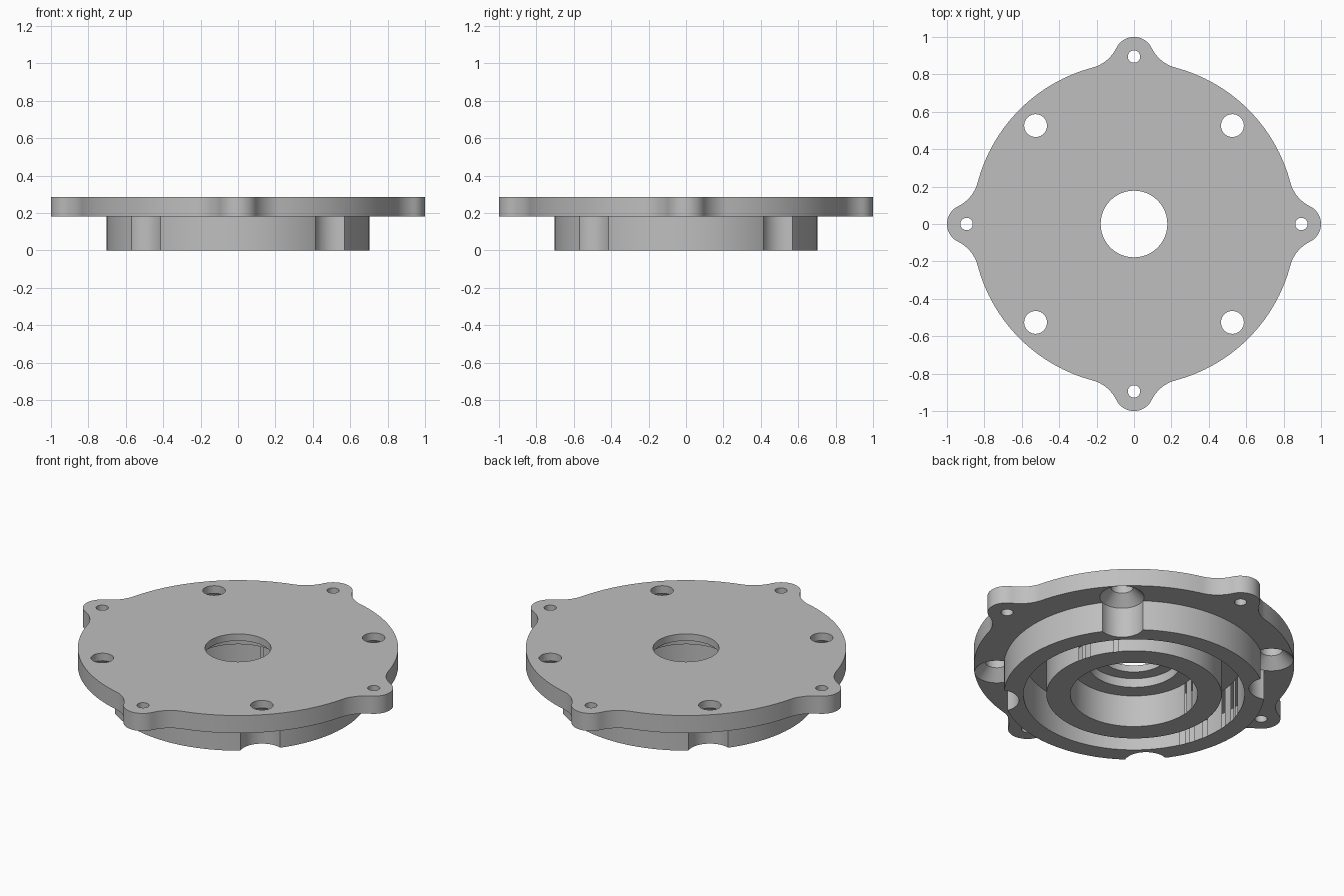
import bpy, bmesh
from math import pi, cos, sin, acos, atan2
from mathutils import Vector

cube = bpy.data.objects.get("Cube")
if cube:
    bpy.data.objects.remove(cube)

TOP, PLATE_BOTTOM = 0.285, 0.18

metal = bpy.data.materials.new("machined grey")
metal.use_nodes = True
grey = (0.52, 0.52, 0.52, 1)
metal.diffuse_color = grey
metal.node_tree.nodes["Principled BSDF"].inputs["Base Color"].default_value = grey


def finish(name, bm):
    bmesh.ops.recalc_face_normals(bm, faces=bm.faces)
    mesh = bpy.data.meshes.new(name)
    bm.to_mesh(mesh)
    bm.free()
    mesh.materials.append(metal)
    obj = bpy.data.objects.new(name, mesh)
    bpy.context.collection.objects.link(obj)
    return obj


def lathe(name, profile, x=0, y=0, steps=128):
    """Spin a closed (radius, z) profile about a vertical axis at x, y."""
    bm = bmesh.new()
    verts = [bm.verts.new((r, 0, z)) for r, z in profile]
    edges = [bm.edges.new((a, b)) for a, b in zip(verts, verts[1:] + verts[:1])
             if a.co.x > 0 or b.co.x > 0]
    bmesh.ops.spin(bm, geom=verts + edges, cent=(0, 0, 0), axis=(0, 0, 1),
                   angle=2 * pi, steps=steps, use_duplicate=False)
    bmesh.ops.remove_doubles(bm, verts=bm.verts, dist=1e-5)
    bmesh.ops.translate(bm, vec=(x, y, 0), verts=bm.verts)
    return finish(name, bm)


def arc(centre, radius, start, end, steps):
    return [Vector((centre[0] + radius * cos(a), centre[1] + radius * sin(a)))
            for a in (start + (end - start) * i / steps for i in range(steps + 1))]


def plate_outline(disc=0.865, ear=0.105, fillet=0.2):
    """Disc with four rounded ears, blended by tangent concave fillets."""
    ear_pos = 1 - ear
    reach = disc + fillet
    turn = acos((ear_pos**2 + reach**2 - (ear + fillet)**2) / (2 * ear_pos * reach))
    fx, fy = reach * cos(turn), reach * sin(turn)
    lean = atan2(fy, fx - ear_pos)
    quarter = arc((ear_pos, 0), ear, -lean, lean, 20)
    quarter += arc((fx, fy), fillet, lean - pi, turn - pi, 12)[1:] if lean - pi < turn else []
    quarter += arc((0, 0), disc, turn, pi / 2 - turn, 32)[1:]
    # Mirrored fillet leading into the next ear
    quarter += arc((fy, fx), fillet, -pi / 2 - turn, pi / 2 - lean - 0 + pi - 2 * pi, 12)[1:-1]
    points = []
    for k in range(4):
        c, s = cos(k * pi / 2), sin(k * pi / 2)
        points += [(p.x * c - p.y * s, p.x * s + p.y * c) for p in quarter]
    return points


# Eared plate
bm = bmesh.new()
face = bm.faces.new([bm.verts.new((x, y, PLATE_BOTTOM)) for x, y in plate_outline()])
walls = bmesh.ops.extrude_face_region(bm, geom=[face], use_keep_orig=True)
lifted = [v for v in walls["geom"] if isinstance(v, bmesh.types.BMVert)]
bmesh.ops.translate(bm, vec=(0, 0, TOP - PLATE_BOTTOM), verts=lifted)
flange = finish("flange_plate", bm)

# Round spigot below the plate
spigot = lathe("spigot", [(0, 0), (0.703, 0), (0.703, 0.21), (0, 0.21)])

# Stepped bore and ring groove, open underneath
cutters = [
    lathe("bore", [(0, -0.1), (0.344, -0.1), (0.344, 0.19), (0.25, 0.19),
                   (0.25, 0.244), (0.178, 0.244), (0.178, 0.4), (0, 0.4)]),
    lathe("groove", [(0.473, -0.1), (0.597, -0.1), (0.597, 0.23), (0.473, 0.23)]),
]

# Countersunk bolt holes on the diagonals, plain holes in the ears
for k in range(4):
    a = k * pi / 2
    d = a + pi / 4
    cutters.append(lathe("bolt_hole", [(0, -0.1), (0.12, -0.1), (0.12, PLATE_BOTTOM),
                                       (0.061, 0.24), (0.061, 0.4), (0, 0.4)],
                         0.744 * cos(d), 0.744 * sin(d), 48))
    cutters.append(lathe("ear_hole", [(0, 0.1), (0.033, 0.1), (0.033, 0.4), (0, 0.4)],
                         0.895 * cos(a), 0.895 * sin(a), 32))

# Combine into one solid casting
bpy.ops.object.select_all(action='DESELECT')
bpy.context.view_layer.objects.active = flange
flange.select_set(True)
for tool, operation in [(spigot, 'UNION')] + [(c, 'DIFFERENCE') for c in cutters]:
    mod = flange.modifiers.new(tool.name, 'BOOLEAN')
    mod.operation, mod.object, mod.solver = operation, tool, 'EXACT'
    bpy.ops.object.modifier_apply(modifier=mod.name)
    bpy.data.objects.remove(tool)

bpy.ops.object.shade_smooth_by_angle(angle=pi / 6)
